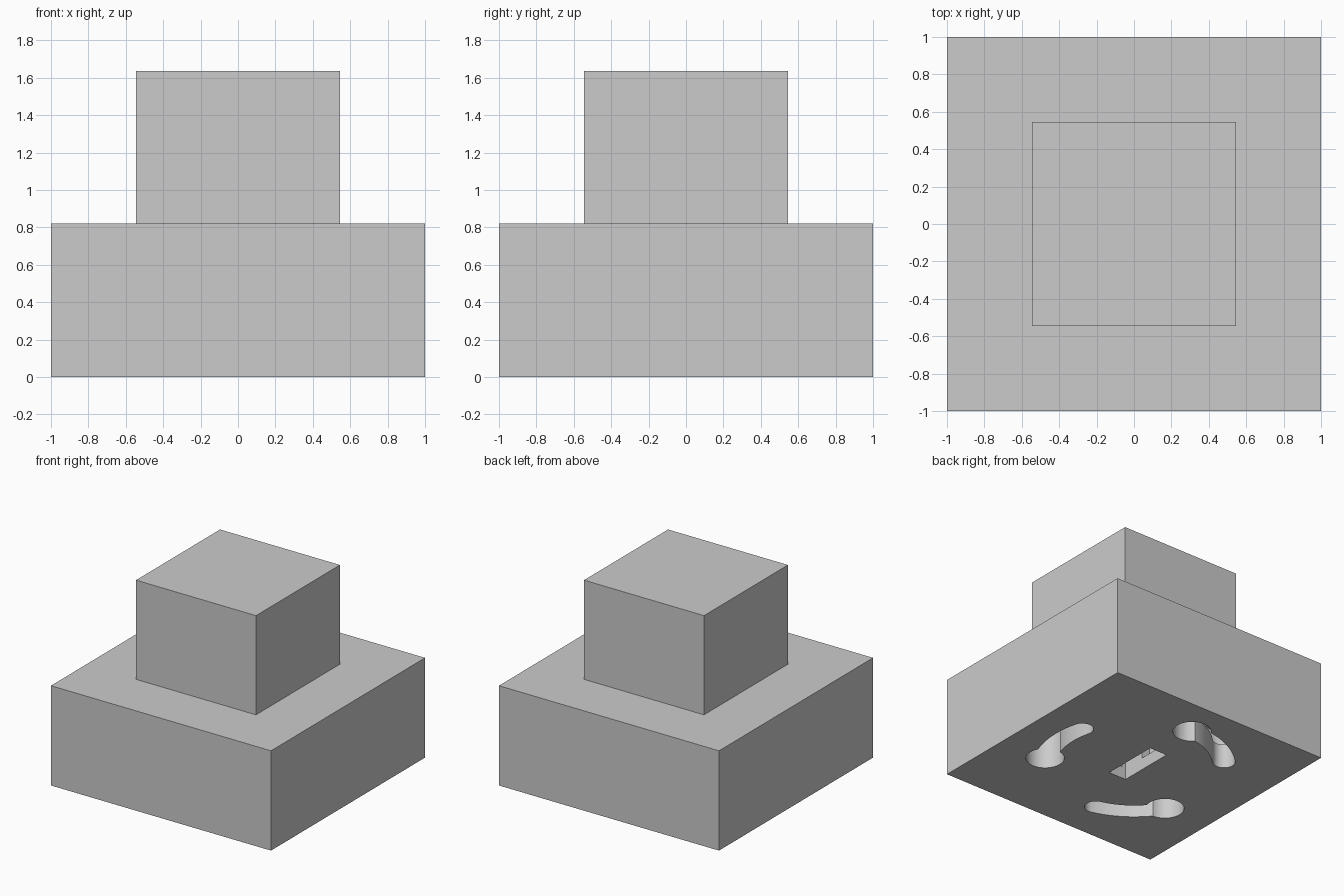
import bpy, bmesh, math

if "Cube" in bpy.data.objects:
    bpy.data.objects.remove(bpy.data.objects["Cube"])

grey = bpy.data.materials.new("light grey")
grey.diffuse_color = (0.6, 0.6, 0.6, 1)
grey.use_nodes = True
grey.node_tree.nodes["Principled BSDF"].inputs["Base Color"].default_value = grey.diffuse_color


def prism(name, outline, z0, z1):
    """Extrude a counter-clockwise outline from z0 to z1."""
    bm = bmesh.new()
    low = [bm.verts.new((x, y, z0)) for x, y in outline]
    top = [bm.verts.new((x, y, z1)) for x, y in outline]
    bm.faces.new(low[::-1])
    bm.faces.new(top)
    n = len(outline)
    for i in range(n):
        j = (i + 1) % n
        bm.faces.new((low[i], low[j], top[j], top[i]))
    mesh = bpy.data.meshes.new(name)
    bm.to_mesh(mesh)
    bm.free()
    mesh.materials.append(grey)
    obj = bpy.data.objects.new(name, mesh)
    bpy.context.collection.objects.link(obj)
    return obj


def rect(x0, x1, y0, y1):
    return [(x0, y0), (x1, y0), (x1, y1), (x0, y1)]


def arc(cx, cy, r, a0, a1, n):
    return [(cx + r * math.cos(math.radians(a0 + (a1 - a0) * i / n)),
             cy + r * math.sin(math.radians(a0 + (a1 - a0) * i / n)))
            for i in range(n + 1)]


def curved_slot(radius, r, a0, a1):
    """Round-ended slot of half-width r that follows an arc about the origin."""
    end = [(radius * math.cos(math.radians(a)), radius * math.sin(math.radians(a))) for a in (a0, a1)]
    return (arc(0, 0, radius + r, a0, a1, 12)
            + arc(*end[1], r, a1, a1 + 180, 12)[1:]
            + arc(0, 0, radius - r, a1, a0, 12)[1:]
            + arc(*end[0], r, a0 + 180, a0 + 360, 12)[1:-1])


# Base block and upper block
base = prism("base_block", rect(-1, 1, -1, 1), 0, 0.82)
upper = prism("upper_block", rect(-0.545, 0.545, -0.545, 0.545), 0.82, 1.635)

# Three keyhole mounting slots, each with a wider channel behind the lip
RING = 0.68
cutters = []
for a in (90, 210, 330):
    cx, cy = RING * math.cos(math.radians(a)), RING * math.sin(math.radians(a))
    cutters += [
        prism("keyhole_entry_cutter", arc(cx, cy, 0.145, 0, 360, 32)[:-1], -0.1, 0.35),
        prism("keyhole_neck_cutter", curved_slot(RING, 0.085, a, a + 45), -0.1, 0.25),
        prism("keyhole_channel_cutter", curved_slot(RING, 0.138, a, a + 45), 0.2, 0.34),
    ]

# Central socket with side recesses behind its rim
cutters += [
    prism("socket_cutter", rect(-0.08, 0.08, -0.195, 0.285), -0.1, 0.3),
    prism("socket_side_recess_cutter", rect(-0.15, 0.0, 0.0, 0.25), 0.1, 0.25),
    prism("socket_end_recess_cutter", rect(-0.045, 0.045, -0.25, 0.0), 0.1, 0.24),
]

bpy.context.view_layer.objects.active = base
for c in cutters:
    c.hide_render = True
    mod = base.modifiers.new("cut", 'BOOLEAN')
    mod.operation = 'DIFFERENCE'
    mod.solver = 'EXACT'
    mod.object = c
    bpy.ops.object.modifier_apply(modifier=mod.name)
for c in cutters:
    bpy.data.objects.remove(c)

# Smooth the round slot walls, keep the block edges sharp
bpy.ops.object.select_all(action='DESELECT')
base.select_set(True)
bpy.ops.object.shade_smooth_by_angle(angle=math.radians(30))
